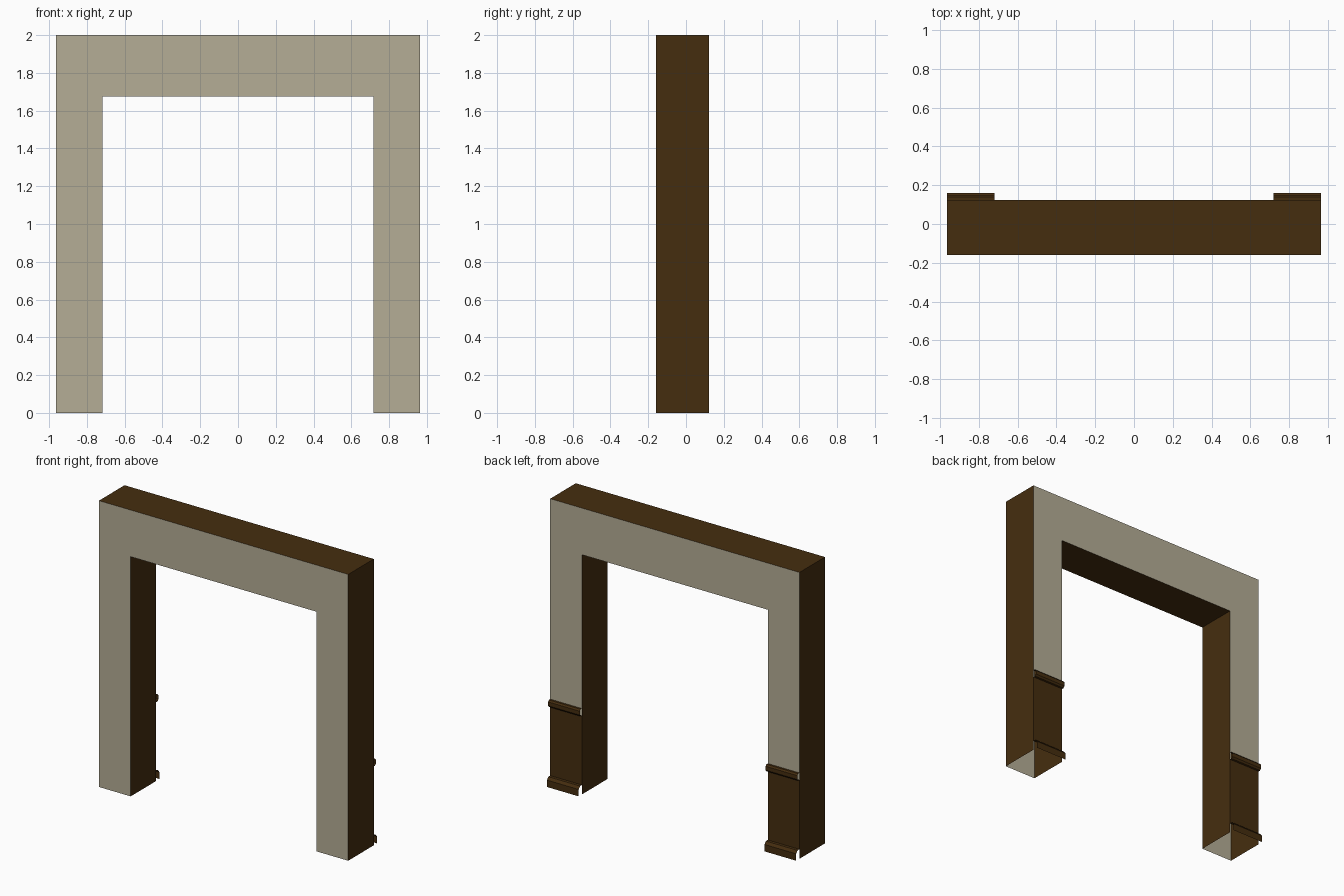
import bpy

if "Cube" in bpy.data.objects:
    bpy.data.objects.remove(bpy.data.objects["Cube"])

# Main sizes
HALF_W, INNER_W = 0.963, 0.718
TOP, LINTEL = 2.0, 1.674
FRONT_Y, BACK_Y = -0.159, 0.123
RAIL_TOP = 0.6


def material(name, rgb):
    m = bpy.data.materials.new(name)
    m.diffuse_color = (*rgb, 1.0)
    m.use_nodes = True
    m.node_tree.nodes["Principled BSDF"].inputs["Base Color"].default_value = m.diffuse_color
    return m


plaster = material("beige plaster", (0.462, 0.418, 0.304))
wood = material("dark brown wood", (0.060, 0.0265, 0.0048))


def add_mesh(name, verts, faces, mat):
    mesh = bpy.data.meshes.new(name)
    mesh.from_pydata(verts, [], faces)
    mesh.materials.append(mat)
    obj = bpy.data.objects.new(name, mesh)
    bpy.context.collection.objects.link(obj)
    return obj


def arch_outline(foot):
    """Doorway outline in x, z; the legs end at height foot."""
    return [(-HALF_W, foot), (-HALF_W, TOP), (HALF_W, TOP), (HALF_W, foot),
            (INNER_W, foot), (INNER_W, LINTEL), (-INNER_W, LINTEL), (-INNER_W, foot)]


def arch_panel(name, y, foot, facing_back):
    """Flat arch face made of two legs and a lintel."""
    xs = (-HALF_W, -INNER_W, INNER_W, HALF_W)
    verts = [(x, y, z) for z in (foot, LINTEL, TOP) for x in xs]
    cells = [(0, 0), (0, 2), (1, 0), (1, 1), (1, 2)]
    faces = []
    for row, col in cells:
        a = row * 4 + col
        quad = (a, a + 1, a + 5, a + 4)
        faces.append(quad[::-1] if facing_back else quad)
    return add_mesh(name, verts, faces, plaster)


# Plaster faces; the back one stops at the chair rail
arch_panel("front_plaster", FRONT_Y, 0.0, False)
arch_panel("back_plaster", BACK_Y, RAIL_TOP, True)

# Wooden edge band: outer sides, top, jambs and lintel underside (feet open)
outline = arch_outline(0.0)
n = len(outline)
band_verts = [(x, y, z) for y in (FRONT_Y, BACK_Y) for x, z in outline]
band_faces = [(i, i + 1, n + i + 1, n + i) for i in range(n - 1) if i != 3]
add_mesh("edge_band", band_verts, band_faces, wood)

# Wainscot on the back of each leg: chair rail, panel and skirting in one profile
profile = [(BACK_Y, 0.60), (0.138, 0.60), (0.147, 0.59), (0.147, 0.563),
           (0.138, 0.551), (BACK_Y, 0.551), (BACK_Y, 0.066), (0.144, 0.066),
           (0.159, 0.048), (0.159, 0.0)]
for side, x0, x1 in (("left", -HALF_W, -INNER_W), ("right", INNER_W, HALF_W)):
    k = len(profile)
    verts = [(x, y, z) for x in (x0, x1) for y, z in profile]
    faces = [(i, k + i, k + i + 1, i + 1) for i in range(k - 1)]
    add_mesh(side + "_wainscot", verts, faces, wood)
